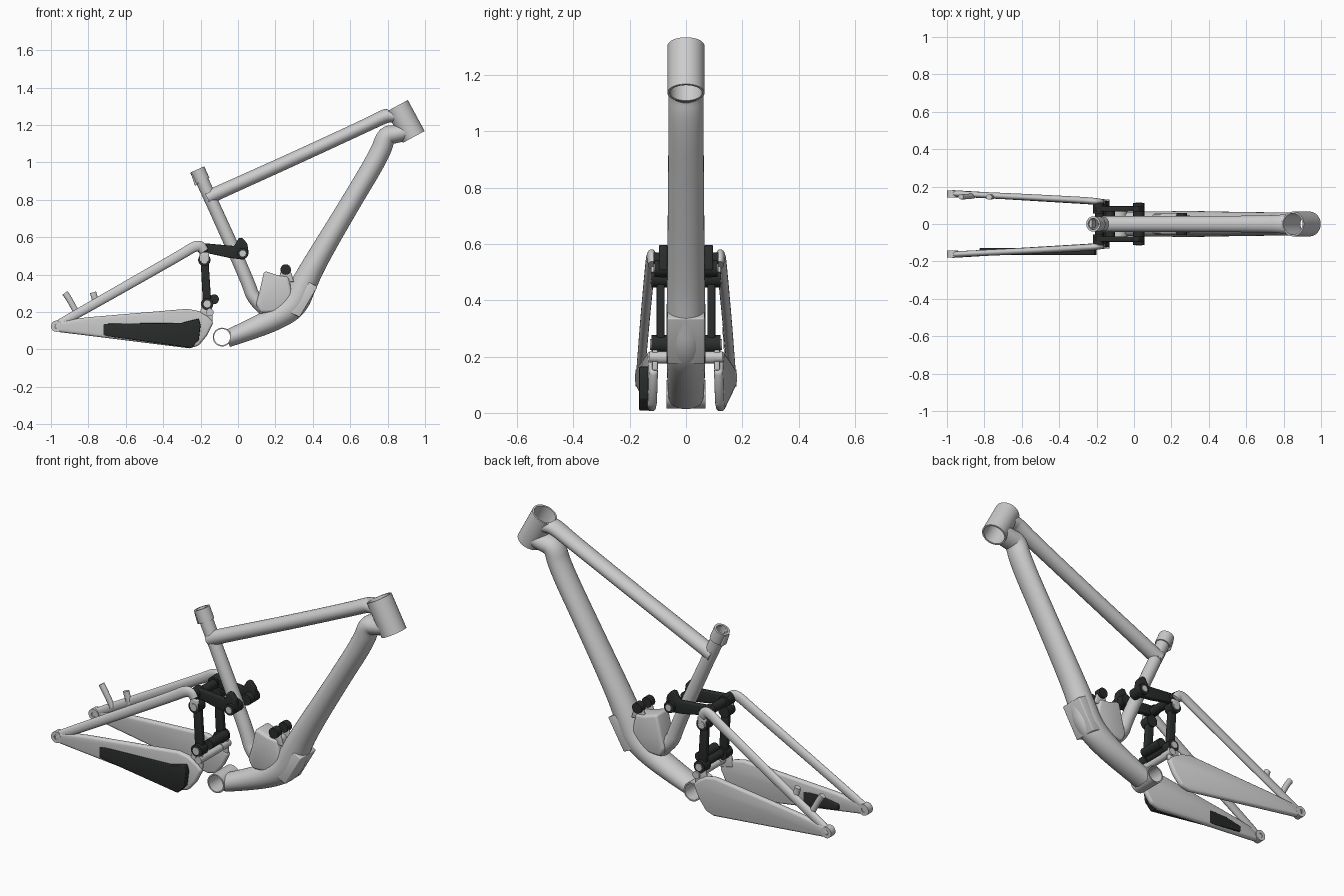
import bpy, bmesh
from math import radians, cos, sin, pi
from mathutils import Vector

if "Cube" in bpy.data.objects:
    bpy.data.objects.remove(bpy.data.objects["Cube"])

dark = bpy.data.materials.new("dark")
dark.diffuse_color = (0.022, 0.026, 0.024, 1)
dark.use_nodes = True
dark.node_tree.nodes["Principled BSDF"].inputs["Base Color"].default_value = dark.diffuse_color


def finish(name, bm, mat=None, bevel=0, angle=38):
    bmesh.ops.recalc_face_normals(bm, faces=bm.faces)
    me = bpy.data.meshes.new(name)
    bm.to_mesh(me)
    bm.free()
    ob = bpy.data.objects.new(name, me)
    bpy.context.collection.objects.link(ob)
    if mat:
        me.materials.append(mat)
    bpy.ops.object.select_all(action='DESELECT')
    bpy.context.view_layer.objects.active = ob
    ob.select_set(True)
    if bevel:
        m = ob.modifiers.new("bevel", 'BEVEL')
        m.width, m.segments, m.limit_method = bevel, 3, 'ANGLE'
        bpy.ops.object.modifier_apply(modifier="bevel")
    bpy.ops.object.shade_smooth_by_angle(angle=radians(angle))
    return ob


def chaikin(pts, n=3):
    pts = [Vector(p) for p in pts]
    for _ in range(n):
        new = [pts[0]]
        for a, b in zip(pts, pts[1:]):
            new += [a.lerp(b, .25), a.lerp(b, .75)]
        pts = new + [pts[-1]]
    return pts


def sweep(name, pts, mat=None, n=24, smooth=3):
    """Closed tube; each point is x, y, z, radius in side view, radius across."""
    pts = chaikin(pts, smooth)
    bm, rings = bmesh.new(), []
    for i, p in enumerate(pts):
        t = (pts[min(i + 1, len(pts) - 1)] - pts[max(i - 1, 0)])
        t = Vector(t[:3]).normalized()
        u = t.cross(Vector((0, 1, 0))).normalized()
        v = u.cross(t)
        rings.append([bm.verts.new(Vector(p[:3]) + u * p[3] * cos(2 * pi * k / n) + v * p[4] * sin(2 * pi * k / n))
                      for k in range(n)])
    for a, b in zip(rings, rings[1:]):
        for k in range(n):
            bm.faces.new((a[k], a[(k + 1) % n], b[(k + 1) % n], b[k]))
    bm.faces.new(rings[0])
    bm.faces.new(rings[-1])
    return finish(name, bm, mat)


def pipe(name, a, b, ro, ri=0, mat=None, n=32):
    """Straight solid cylinder or, with an inner radius, open hollow pipe."""
    a, b = Vector(a), Vector(b)
    t = (b - a).normalized()
    u = t.orthogonal().normalized()
    v = t.cross(u)
    bm = bmesh.new()

    def ring(c, r):
        return [bm.verts.new(c + (u * cos(2 * pi * k / n) + v * sin(2 * pi * k / n)) * r) for k in range(n)]
    loops = [ring(a, ro), ring(b, ro)]
    if ri:
        loops += [ring(b, ri), ring(a, ri)]
        loops.append(loops[0])
    else:
        bm.faces.new(loops[0])
        bm.faces.new(loops[1])
    for p, q in zip(loops, loops[1:]):
        for k in range(n):
            bm.faces.new((p[k], p[(k + 1) % n], q[(k + 1) % n], q[k]))
    return finish(name, bm, mat)


def plate(name, prof, y0, y1, mat=None, bevel=.005, skew=0, x0=0):
    """Side-view profile (x, z) with thickness y0..y1, sliding in y along x."""
    bm = bmesh.new()
    A, B = ([bm.verts.new((x, y + skew * (x - x0), z)) for x, z in prof] for y in (y0, y1))
    bm.faces.new(A)
    bm.faces.new(B)
    for k in range(len(A)):
        j = (k + 1) % len(A)
        bm.faces.new((A[k], A[j], B[j], B[k]))
    return finish(name, bm, mat, bevel)


def bore(ob, a, b, r):
    cut = pipe("bore_cutter", a, b, r)
    cut.hide_render = True
    m = ob.modifiers.new("bore", 'BOOLEAN')
    m.operation, m.object, m.solver = 'DIFFERENCE', cut, 'EXACT'
    bpy.context.view_layer.objects.active = ob
    bpy.ops.object.modifier_apply(modifier="bore")
    bpy.data.objects.remove(cut)


# head tube and bottom bracket shell
h0, h1 = Vector((.85, 0, 1.302)), Vector((.94, 0, 1.136))
pipe("head_tube", h0, h1, .066, .057, n=48)
bb = (-.085, .066)
pipe("bottom_bracket_shell", (bb[0], -.07, bb[1]), (bb[0], .07, bb[1]), .05, .043, n=40)

# main tubes, trimmed at the bores
top = sweep("top_tube", [(-.165, 0, .81, .038, .042), (-.10, 0, .84, .037, .042), (.3, 0, 1.02, .036, .042),
                         (.70, 0, 1.205, .036, .045), (.79, 0, 1.25, .038, .05), (.82, 0, 1.25, .038, .052),
                         (.877, 0, 1.25, .038, .054)])
down = sweep("down_tube", [(.925, 0, 1.17, .048, .058), (.84, 0, 1.15, .048, .06), (.79, 0, 1.145, .052, .062),
                           (.762, 0, 1.05, .055, .062), (.60, 0, .78, .054, .064), (.415, 0, .47, .061, .067),
                           (.35, 0, .345, .07, .069), (.30, 0, .235, .075, .07), (.20, 0, .165, .064, .068),
                           (.07, 0, .107, .055, .066), (-.06, 0, .056, .046, .064)], n=32)
d = (h1 - h0) * .5
bore(top, h0 - d, h1 + d, .06)
bore(down, h0 - d, h1 + d, .06)
bore(down, (bb[0], -.2, bb[1]), (bb[0], .2, bb[1]), .046)

# seat tube with open top, clamp collar and clamp bolt
s0, s1 = Vector((-.215, 0, .955)), Vector((-.19, 0, .90))
pipe("seat_tube_upper", s0, (-.14, 0, .79), .035, .029)
sweep("seat_tube", [(-.165, 0, .845, .034, .034), (.0, 0, .482, .036, .036), (.06, 0, .34, .036, .037),
                    (.08, 0, .28, .037, .04), (.15, 0, .21, .04, .045)])
pipe("seat_collar", s0 + Vector((-.003, 0, .007)), s1, .041, .03)
plate("seat_clamp_block", [(-.25, .935), (-.225, .945), (-.205, .89), (-.23, .875)], -.022, .022)

# gusset between seat tube and down tube, underside guard
plate("shock_gusset", [(.14, .42), (.215, .395), (.27, .39), (.30, .25), (.25, .2), (.12, .195), (.095, .24), (.115, .31)],
      -.055, .055, bevel=.015)
plate("underside_guard", [(.425, .335), (.38, .36), (.27, .2), (.33, .172)], -.066, .066)

for s, side in ((-1, "right"), (1, "left")):
    # shock mount tabs and bolts
    plate("shock_tab_" + side, [(.215, .37), (.235, .44), (.275, .44), (.30, .36)], s * .028, s * .045)
    pipe("shock_bolt_" + side, (.255, s * .024, .427), (.255, s * .06, .427), .028, mat=dark)

    # seat stay
    sweep("seat_stay_" + side, [(-.97, s * .163, .128, .022, .015), (-.9, s * .159, .168, .024, .016),
                                (-.6, s * .145, .338, .026, .017), (-.29, s * .128, .515, .027, .018),
                                (-.235, s * .124, .55, .028, .018), (-.20, s * .121, .555, .028, .017),
                                (-.18, s * .119, .525, .024, .016)], n=20)
    # chain stay
    plate("chain_stay_" + side, [(-.965, .152), (-.80, .172), (-.27, .217), (-.21, .205), (-.16, .175), (-.13, .145),
                                 (-.165, .075), (-.21, .02), (-.26, .006), (-.95, .092), (-.985, .115)],
          s * .15, s * .182, bevel=.013, skew=-s * .06, x0=-.985)
    # dropout and axle bolt
    pipe("dropout_" + side, (-.97, s * .142, .124), (-.97, s * .18, .124), .03, .012)
    pipe("axle_bolt_" + side, (-.97, s * .146, .124), (-.97, s * .172, .124), .014)
    # rocker arm
    plate("rocker_" + side, [(-.205, .57), (-.02, .553), (.005, .597), (.025, .595), (.05, .565), (.058, .51),
                             (.03, .48), (-.05, .49), (-.19, .52), (-.205, .535)], s * .066, s * .096, dark)
    pipe("rocker_pivot_" + side, (.025, s * .03, .513), (.025, s * .112, .513), .03, mat=dark)
    pipe("rocker_bolt_" + side, (.025, s * .1, .513), (.025, s * .116, .513), .017)
    # upright link with pivot eyes
    plate("upright_link_" + side, [(-.20, .48), (-.158, .48), (-.143, .25), (-.188, .25)], s * .076, s * .104, dark)
    for tag, x, z in (("upper", -.18, .478), ("lower", -.165, .243)):
        pipe(f"link_eye_{tag}_{side}", (x, s * .068, z), (x, s * .122, z), .033, mat=dark)
        pipe(f"link_bolt_{tag}_{side}", (x, s * .1, z), (x, s * .127, z), .019)
    pipe("rear_rocker_eye_" + side, (-.19, s * .055, .54), (-.19, s * .115, .54), .03, mat=dark)
    # stay pivots
    plate("stay_tab_" + side, [(-.205, .52), (-.155, .52), (-.155, .47), (-.205, .47)], s * .106, s * .124)
    plate("link_tab_" + side, [(-.19, .25), (-.14, .25), (-.135, .15), (-.21, .17)], s * .1, s * .12)
    pipe("stay_pivot_" + side, (-.15, s * .06, .198), (-.15, s * .13, .198), .02)

# cross members of the linkage
pipe("rocker_cross_bar", (-.185, -.08, .535), (-.185, .08, .535), .024, mat=dark)
pipe("lower_link_cross_bar", (-.16, -.08, .245), (-.16, .08, .245), .022, mat=dark)
pipe("rear_shock_bolt", (-.128, -.07, .268), (-.128, .07, .268), .026, mat=dark)
pipe("stay_yoke", (-.15, -.1, .195), (-.15, .1, .195), .019)

# dark guard on the drive-side chain stay
plate("chain_guard", [(-.825, .088), (-.825, .118), (-.72, .138), (-.30, .142), (-.21, .165), (-.2, .13), (-.21, .05),
                      (-.25, .008)], -.166, -.128, dark, bevel=.004)

# brake mount posts
sweep("brake_post_rear", [(-.925, .146, .302, .017, .014), (-.90, .146, .265, .016, .014), (-.86, .15, .19, .016, .014)],
      n=16)
sweep("brake_post_front", [(-.775, .144, .305, .017, .014), (-.768, .144, .28, .017, .014), (-.755, .148, .24, .017, .014)],
      n=16)
